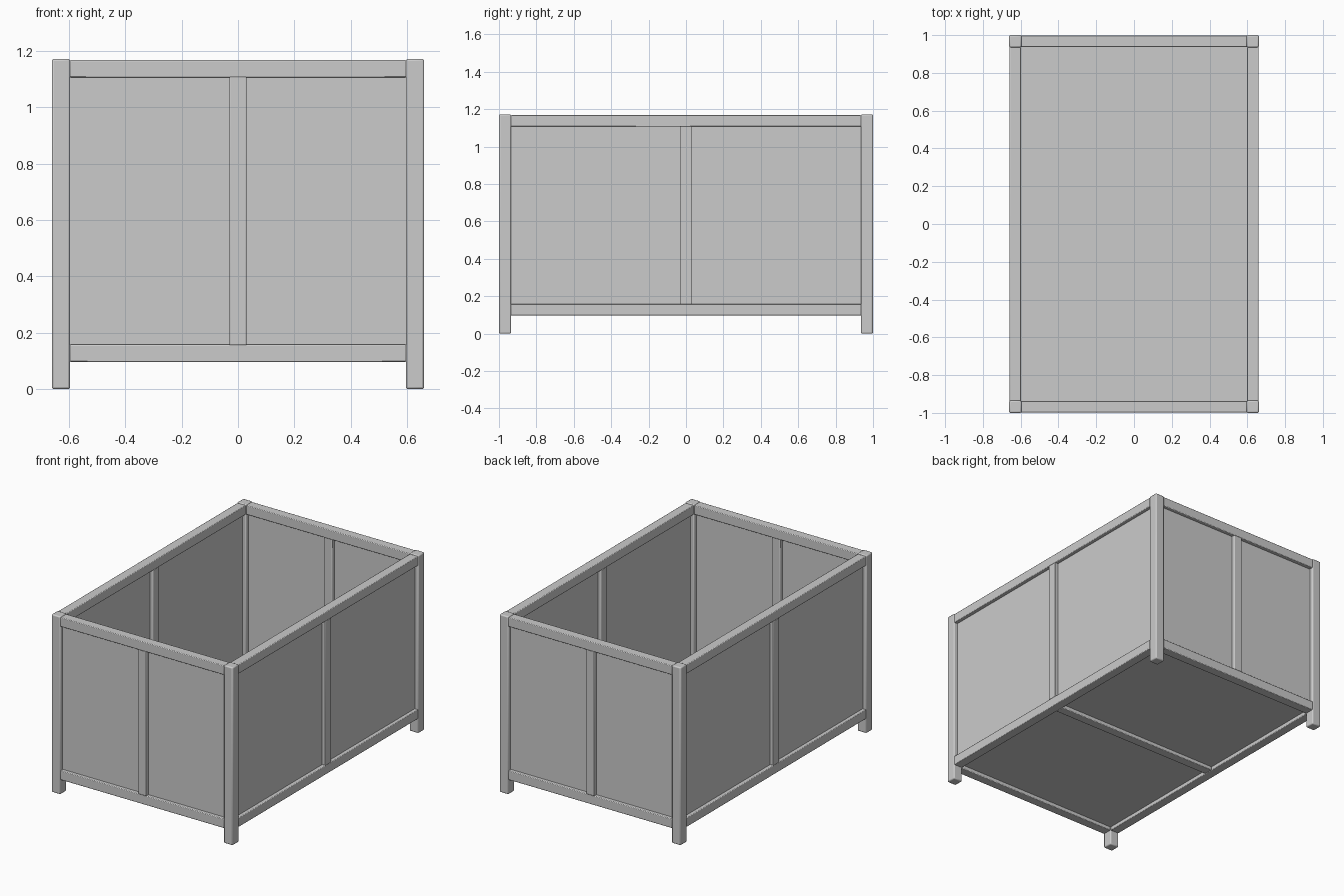
import bpy

if "Cube" in bpy.data.objects:
    bpy.data.objects.remove(bpy.data.objects["Cube"])

HX, HY, TOP = 0.661, 1.0, 1.172      # half width, half length, height
POST, RAIL, PANEL = 0.065, 0.061, 0.014
CX, CY = HX - POST / 2, HY - POST / 2  # post centre lines
IX, IY = HX - POST, HY - POST          # inner post faces
Z_LOW, Z_HIGH = 0.127, 1.137           # rail centre heights


def box(name, centre, size, bevel=0.0):
    bpy.ops.mesh.primitive_cube_add(size=1, location=centre)
    ob = bpy.context.object
    ob.name = name
    ob.scale = size
    bpy.ops.object.transform_apply(location=False, rotation=False, scale=True)
    if bevel:
        mod = ob.modifiers.new("soft_edges", 'BEVEL')
        mod.width = bevel
        mod.segments = 2
        bpy.ops.object.shade_smooth_by_angle()
    return ob


z_mid = (Z_LOW + Z_HIGH) / 2
z_len = Z_HIGH - Z_LOW - RAIL
seat = 0.01                            # how far panels sit into the frame

# Corner posts
for sx in (-1, 1):
    for sy in (-1, 1):
        box("corner_post", (sx * CX, sy * CY, TOP / 2), (POST, POST, TOP), 0.007)

for s in (-1, 1):
    # Top and bottom rails
    for label, z in (("bottom", Z_LOW), ("top", Z_HIGH)):
        box(label + "_end_rail", (0, s * CY, z), (2 * IX + 0.004, RAIL, RAIL), 0.004)
        box(label + "_side_rail", (s * CX, 0, z), (RAIL, 2 * IY + 0.004, RAIL), 0.004)
    # Middle uprights
    box("end_upright", (0, s * CY, z_mid), (RAIL, RAIL, z_len + 0.004), 0.004)
    box("side_upright", (s * CX, 0, z_mid), (RAIL, RAIL, z_len + 0.004), 0.004)
    # Wall panels, two per wall
    for t in (-1, 1):
        wx, wy = IX - RAIL / 2, IY - RAIL / 2
        box("end_panel", (t * (IX + RAIL / 2) / 2, s * CY, z_mid),
            (wx + seat, PANEL, z_len + seat))
        box("side_panel", (s * CX, t * (IY + RAIL / 2) / 2, z_mid),
            (PANEL, wy + seat, z_len + seat))

# Floor and the beam beneath it
box("floor_panel", (0, 0, Z_LOW), (2 * IX + seat, 2 * IY + seat, PANEL))
box("floor_beam", (0, 0, Z_LOW - 0.015), (2 * IX + 0.004, RAIL, RAIL / 2), 0.004)
